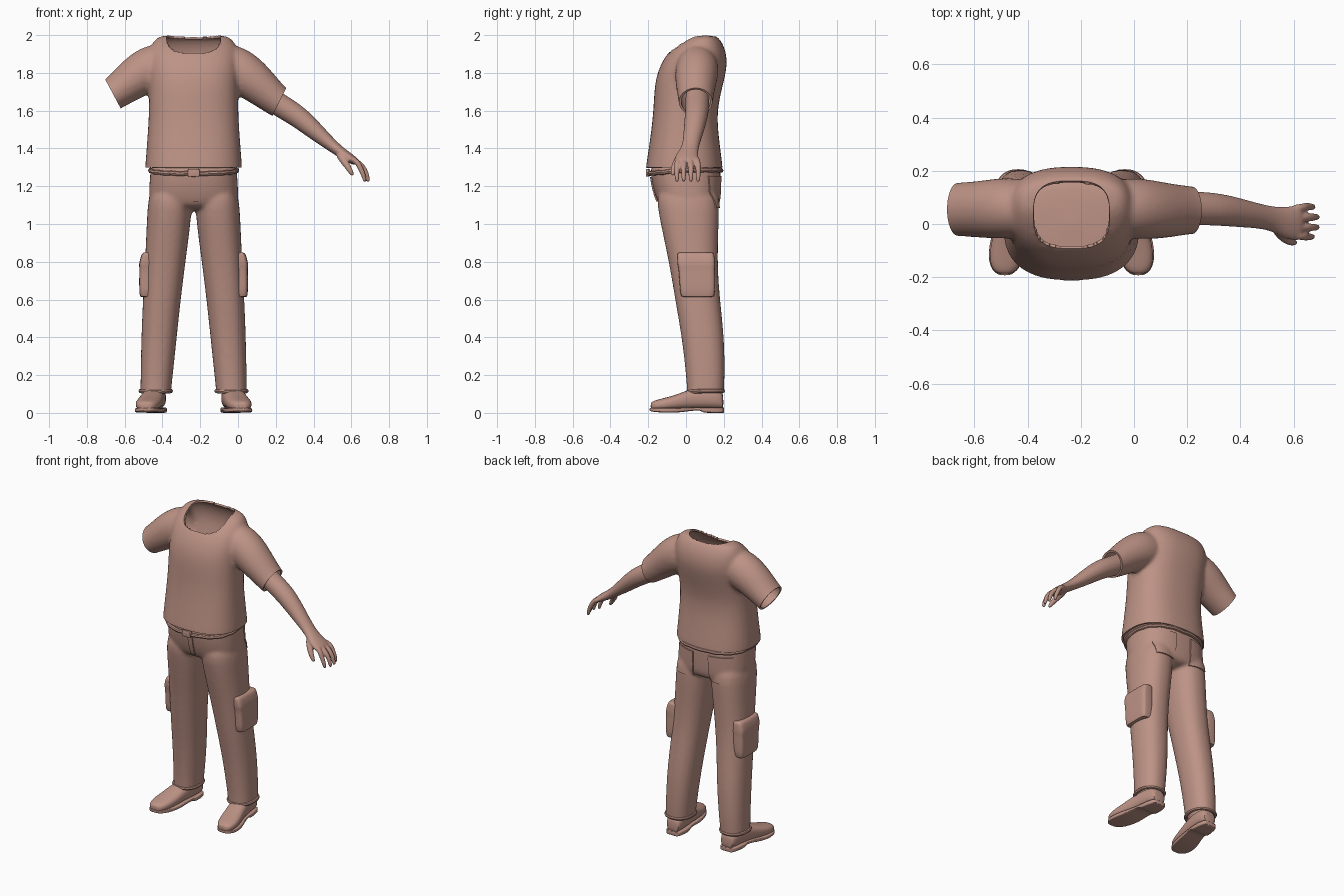
import bpy, bmesh, math
from mathutils import Vector

if "Cube" in bpy.data.objects:
    bpy.data.objects.remove(bpy.data.objects["Cube"])

CX = -0.235                       # mirror axis of the body
X, Y, Z = Vector((1, 0, 0)), Vector((0, 1, 0)), Vector((0, 0, 1))
clay = bpy.data.materials.new("clay")
clay.diffuse_color = (0.51, 0.29, 0.235, 1)
clay.use_nodes = True
clay.node_tree.nodes["Principled BSDF"].inputs["Base Color"].default_value = clay.diffuse_color


def section(c, u, v, a, b, p=2.0, n=28):
    """Superellipse cross-section with half sizes a, b along u, v."""
    pts = []
    for i in range(n):
        t = 2 * math.pi * i / n
        co, si = math.cos(t), math.sin(t)
        pts.append(Vector(c) + u * (a * math.copysign(abs(co) ** (2 / p), co))
                   + v * (b * math.copysign(abs(si) ** (2 / p), si)))
    return pts


def stack(rows, p=2.3):
    """Horizontal sections: z, x min, x max, y min, y max."""
    return [section(((x0 + x1) / 2, (y0 + y1) / 2, z), X, Y, (x1 - x0) / 2, (y1 - y0) / 2, p)
            for z, x0, x1, y0, y1 in rows]


def along_y(rows, p):
    """Sections across y: y, centre x, half width, z min, z max."""
    return [section((x, y, (z0 + z1) / 2), X, Z, w, (z1 - z0) / 2, p) for y, x, w, z0, z1 in rows]


def tube(rows, p=2.0):
    """Limb along a path: x, y, z, thickness radius, y radius."""
    pts = [Vector(r[:3]) for r in rows]
    out = []
    for i, r in enumerate(rows):
        t = (pts[min(i + 1, len(pts) - 1)] - pts[max(i - 1, 0)]).normalized()
        u = (Y - t * Y.dot(t)).normalized()
        out.append(section(pts[i], u, t.cross(u), r[4], r[3], p))
    return out


def mirrored(rings):
    return [[Vector((2 * CX - q.x, q.y, q.z)) for q in r] for r in rings]


def add(name, mesh):
    ob = bpy.data.objects.new(name, mesh)
    bpy.context.collection.objects.link(ob)
    mesh.materials.append(clay)
    return ob


def loft(name, solids, sub=2, voxel=0, smooth=5):
    """Skin ring stacks into closed solids; with voxel, melt them into one surface."""
    bm = bmesh.new()
    for rings in solids:
        vs = [[bm.verts.new(q) for q in r] for r in rings]
        n = len(vs[0])
        for a, b in zip(vs, vs[1:]):
            for i in range(n):
                bm.faces.new((a[i], a[(i + 1) % n], b[(i + 1) % n], b[i]))
        bm.faces.new(vs[0][::-1])
        bm.faces.new(vs[-1])
    bmesh.ops.recalc_face_normals(bm, faces=bm.faces)
    me = bpy.data.meshes.new(name)
    bm.to_mesh(me)
    bm.free()
    ob = add(name, me)
    if sub:
        ob.modifiers.new("sub", 'SUBSURF').levels = sub
    if voxel:
        m = ob.modifiers.new("melt", 'REMESH')
        m.mode, m.voxel_size = 'VOXEL', voxel
        s = ob.modifiers.new("soften", 'SMOOTH')
        s.factor, s.iterations = 0.5, smooth
    dg = bpy.context.evaluated_depsgraph_get()
    ob.data = bpy.data.meshes.new_from_object(ob.evaluated_get(dg))
    ob.modifiers.clear()
    return ob


def cut(bm, co, no, test=lambda c: True):
    """Slice off everything beyond a plane, among faces passing the test."""
    fs = [f for f in bm.faces if test(f.calc_center_median())]
    geom = list({v for f in fs for v in f.verts}) + list({e for f in fs for e in f.edges}) + fs
    bmesh.ops.bisect_plane(bm, geom=geom, plane_co=co, plane_no=no, clear_outer=True)


def thicken(ob, t):
    m = ob.modifiers.new("cloth", 'SOLIDIFY')
    m.thickness, m.offset = t, -1


def band(name, cx, cy, rx, ry, z, r, p=2.3, wave=0.0):
    """Closed cord round a waist or ankle."""
    cu = bpy.data.curves.new(name, 'CURVE')
    cu.dimensions, cu.bevel_depth, cu.bevel_resolution = '3D', r, 2
    pts = section((cx, cy, z), X, Y, rx, ry, p, 56)
    sp = cu.splines.new('POLY')
    sp.points.add(len(pts) - 1)
    for i, (q, c) in enumerate(zip(sp.points, pts)):
        dip = wave * max(0, (cy - c.y) / ry)
        q.co = (c.x, c.y, c.z - dip + 0.1 * wave * math.sin(i * 1.7), 1)
    sp.use_cyclic_u = True
    return add(name, cu)


# Shirt: torso and two sleeves melted together
torso = [(CX, h, z, y0, y1) for z, h, y0, y1 in (
    (1.22, .262, -.222, .20), (1.30, .258, -.214, .196), (1.45, .246, -.19, .175),
    (1.60, .236, -.172, .162), (1.75, .238, -.168, .20), (1.85, .245, -.135, .222),
    (1.93, .235, -.08, .208), (1.98, .205, -.005, .18), (2.003, .165, .045, .15))]
torso = stack([(z, c - h, c + h, y0, y1) for c, h, z, y0, y1 in torso], 2.5)
sleeve_l = tube([(-.12, .06, 1.855, .115, .10), (0, .06, 1.82, .125, .118), (.10, .05, 1.745, .106, .108),
                 (.215, .052, 1.64, .079, .088), (.30, .052, 1.595, .078, .086)])
sleeve_r = tube([(-.35, .06, 1.855, .115, .10), (-.47, .06, 1.825, .125, .118), (-.57, .055, 1.757, .106, .108),
                 (-.66, .055, 1.685, .084, .10), (-.74, .055, 1.64, .083, .10)])
shirt = loft("shirt", [torso, sleeve_l, sleeve_r], voxel=.012)
bm = bmesh.new()
bm.from_mesh(shirt.data)
cut(bm, (0, 0, 1.298), (0, 0, -1))
cut(bm, (.215, .05, 1.64), (.894, 0, -.447), lambda c: c.x > .07)
cut(bm, (-.66, .055, 1.685), (-.882, 0, -.47), lambda c: c.x < -.54)


# Neck opening: rounded rectangle seen from above
def neck(q):
    return (abs((q.x - CX) / .143) ** 3 + abs((q.y - .035) / .127) ** 3) ** (1 / 3)


gone = [f for f in bm.faces if f.calc_center_median().z > 1.8 and neck(f.calc_center_median()) < 1]
bmesh.ops.delete(bm, geom=gone, context='FACES')
for v in bm.verts:
    if v.is_boundary and v.co.z > 1.85:
        k = neck(v.co)
        v.co.x, v.co.y = CX + (v.co.x - CX) / k, .035 + (v.co.y - .035) / k
bm.to_mesh(shirt.data)
bm.free()
thicken(shirt, .012)

# Trousers: hips and two legs melted together
hips = stack([(1.33, CX - .225, CX + .225, -.185, .18), (1.28, CX - .23, CX + .23, -.19, .185),
              (1.20, CX - .236, CX + .236, -.178, .183), (1.12, CX - .238, CX + .238, -.155, .18),
              (1.07, CX - .22, CX + .22, -.12, .16)], 2.5)
leg = stack([(1.22, -.23, .0, -.17, .175), (1.05, -.226, .012, -.146, .176), (.80, -.192, .022, -.09, .165),
             (.60, -.167, .034, -.058, .18), (.40, -.146, .042, -.022, .203), (.20, -.125, .046, 0, .206),
             (.11, -.115, .046, .006, .20), (.05, -.113, .046, .006, .20)], 2.3)
trousers = loft("trousers", [hips, leg, mirrored(leg)], voxel=.011)
bm = bmesh.new()
bm.from_mesh(trousers.data)
cut(bm, (0, 0, .11), (0, 0, -1))
bm.to_mesh(trousers.data)
bm.free()
thicken(trousers, .01)

# Belt, buckle and trouser cuffs
band("belt", CX, -.004, .229, .19, 1.285, .012, 2.5, .018)
buckle = [(y, CX, w, 1.25, 1.292) for y, w in ((-.213, .03), (-.21, .034), (-.185, .034))]
loft("buckle", [along_y(buckle, 5)], 1)
for s, side in ((1, "left"), (-1, "right")):
    band(side + "_cuff", CX + s * .2005, .103, .080, .092, .116, .011, 2.3, .004)


# Flat patches wrapped on the trousers
def patch(name, x, z, hx, hz, side):
    bm = bmesh.new()
    bmesh.ops.create_grid(bm, x_segments=14, y_segments=14, size=1)
    for v in bm.verts:
        taper = 1 - .12 * max(0, -v.co.y)
        v.co = Vector((x + v.co.x * hx * taper, side * .35, z + v.co.y * hz))
    for f in bm.faces:
        f.normal_update()
    if bm.faces[:][0].normal.y * side < 0:
        bmesh.ops.reverse_faces(bm, faces=bm.faces)
    me = bpy.data.meshes.new(name)
    bm.to_mesh(me)
    bm.free()
    ob = add(name, me)
    w = ob.modifiers.new("wrap", 'SHRINKWRAP')
    w.target, w.wrap_method, w.use_project_y = trousers, 'PROJECT', True
    w.use_negative_direction = w.use_positive_direction = True
    w.wrap_mode, w.offset = 'ABOVE_SURFACE', .007
    thicken(ob, .012)


for s, side in ((1, "left"), (-1, "right")):
    patch(side + "_back_pocket", CX + s * .125, 1.17, .07, .085, 1)
patch("fly", CX + .012, 1.185, .016, .065, -1)

# Cargo pockets and shoes, mirrored
pocket = stack([(.612, -.03, .046, -.02, .145), (.618, -.03, .052, -.03, .153), (.70, -.03, .054, -.035, .155),
                (.775, -.03, .051, -.04, .152), (.78, -.03, .056, -.046, .155), (.83, -.03, .045, -.047, .15),
                (.846, -.03, .036, -.044, .147), (.85, -.03, .026, -.04, .14)], 5)
upper = along_y([(.198, -.036, .035, .02, .09), (.19, -.036, .05, .02, .12), (.12, -.032, .06, .02, .14),
                 (.03, -.02, .06, .02, .13), (-.04, -.006, .066, .015, .10), (-.11, .008, .067, .012, .08),
                 (-.16, .014, .055, .012, .068), (-.182, .016, .035, .014, .058), (-.187, .016, .02, .02, .05)], 2.5)
sole = along_y([(.202, -.036, .035, .0, .03), (.195, -.036, .05, 0, .03), (.14, -.034, .062, 0, .03),
                (.085, -.03, .062, 0, .03), (.08, -.03, .06, .016, .03), (.02, -.02, .062, .01, .03),
                (-.04, -.006, .072, .001, .027), (-.11, .008, .071, .001, .026), (-.16, .014, .058, .004, .027),
                (-.186, .016, .035, .008, .027), (-.193, .016, .016, .011, .026)], 6)
for side, f in (("left", lambda r: r), ("right", mirrored)):
    loft(side + "_cargo_pocket", [f(pocket)], 1)
    loft(side + "_shoe_upper", [f(upper)], 1)
    loft(side + "_shoe_sole", [f(sole)], 1)

# Bare left arm with hand, fingers and thumb
arm = tube([(.10, .058, 1.72, .058, .06), (.20, .06, 1.64, .062, .064), (.30, .057, 1.583, .060, .062),
            (.38, .045, 1.517, .052, .056), (.45, .033, 1.455, .041, .048), (.52, .02, 1.397, .030, .044),
            (.57, .006, 1.362, .027, .06), (.61, .003, 1.338, .023, .067), (.635, .004, 1.322, .016, .062)])
digits = []
for y, dx in ((.062, -.012), (.025, .003), (-.012, .003), (-.046, -.015)):
    digits.append(tube([(.59, y * .9, 1.35, .015, .015), (.635, y, 1.327, .0155, .0155),
                        (.66 + dx, y * 1.05, 1.30, .0145, .0145), (.678 + dx, y * 1.05, 1.265, .013, .013),
                        (.686 + dx, y * 1.03, 1.232, .011, .011), (.687 + dx, y * 1.03, 1.222, .006, .006)]))
digits.append(tube([(.53, -.01, 1.378, .02, .02), (.555, -.042, 1.342, .021, .02), (.58, -.064, 1.305, .017, .016),
                    (.60, -.07, 1.272, .013, .013), (.61, -.071, 1.255, .007, .007)]))
loft("left_arm", [arm] + digits, voxel=.006, smooth=3)

# Bake modifiers and shade smooth
bpy.context.view_layer.update()
bpy.ops.object.select_all(action='SELECT')
bpy.context.view_layer.objects.active = shirt
bpy.ops.object.convert(target='MESH')
bpy.ops.object.shade_smooth_by_angle(angle=math.radians(40))
